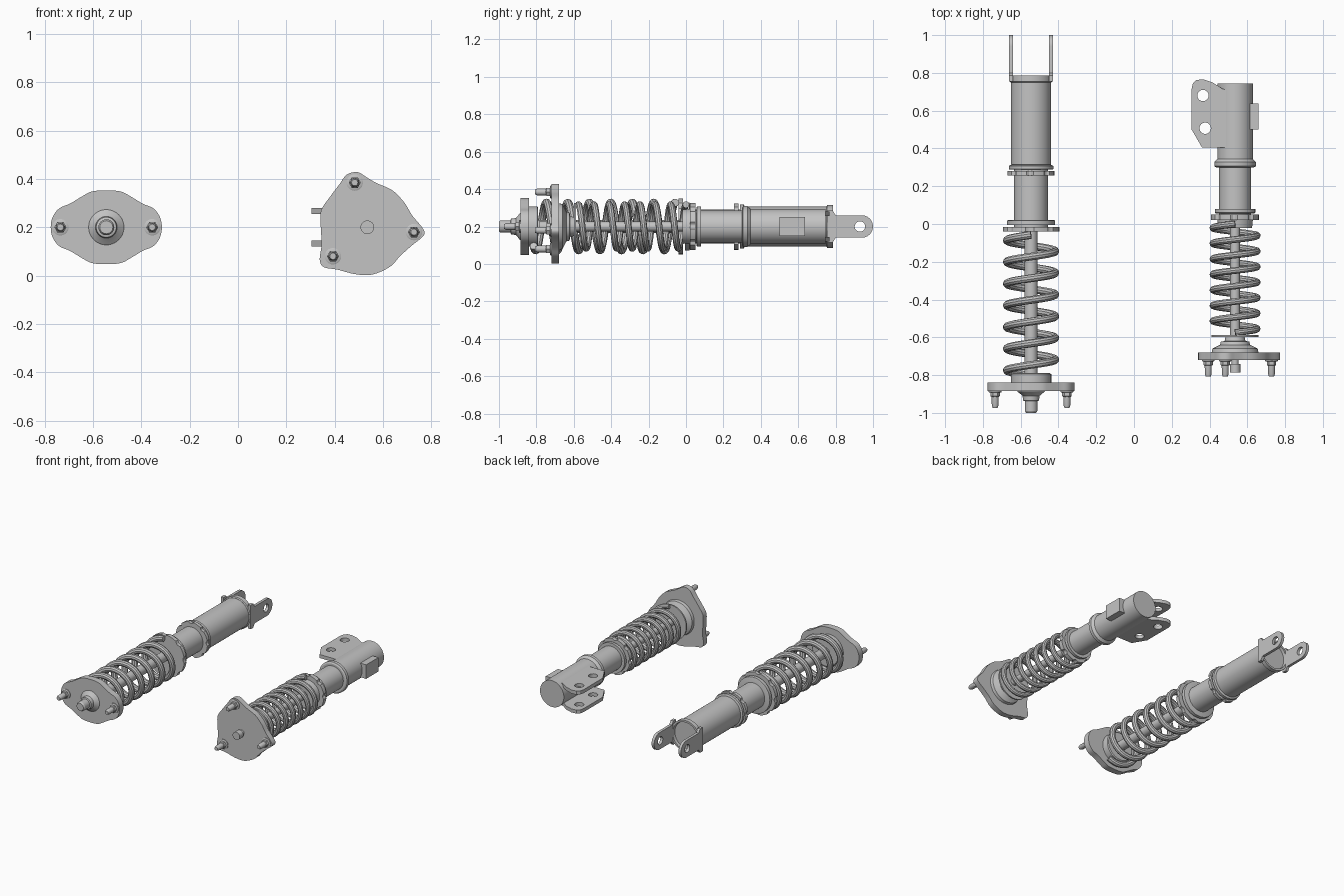
import bpy, bmesh, math
from mathutils import Matrix, Vector

if "Cube" in bpy.data.objects:
    bpy.data.objects.remove(bpy.data.objects["Cube"])

steel = bpy.data.materials.new("grey steel")
steel.use_nodes = True
steel.diffuse_color = (0.55, 0.55, 0.55, 1)
steel.node_tree.nodes["Principled BSDF"].inputs["Base Color"].default_value = (0.55, 0.55, 0.55, 1)

AXIS_Z = 0.2
FORK_X, STRUT_X = -0.545, 0.535
parts = []


def add(name, mesh, matrix=Matrix()):
    mesh.transform(matrix)
    mesh.materials.clear()
    mesh.materials.append(steel)
    obj = bpy.data.objects.new(name, mesh)
    bpy.context.collection.objects.link(obj)
    parts.append(obj)
    return obj


def turned(name, cx, profile, cz=AXIS_Z, sides=48):
    """Solid turned around a line along y; profile is (y, radius) pairs."""
    bm = bmesh.new()
    rings = []
    for y, r in profile:
        ring = []
        for i in range(sides):
            a = math.tau * i / sides
            ring.append(bm.verts.new((cx + r * math.cos(a), y, cz + r * math.sin(a))))
        rings.append(ring)
    for a, b in zip(rings, rings[1:]):
        for i in range(sides):
            j = (i + 1) % sides
            bm.faces.new((a[i], a[j], b[j], b[i]))
    bm.faces.new(rings[0])
    bm.faces.new(rings[-1])
    bmesh.ops.recalc_face_normals(bm, faces=bm.faces)
    mesh = bpy.data.meshes.new(name)
    bm.to_mesh(mesh)
    bm.free()
    return add(name, mesh)


def curve_mesh(name, curve):
    """Turn a curve into a plain mesh."""
    tmp = bpy.data.objects.new(name, curve)
    bpy.context.collection.objects.link(tmp)
    graph = bpy.context.evaluated_depsgraph_get()
    mesh = bpy.data.meshes.new_from_object(tmp.evaluated_get(graph))
    bpy.data.objects.remove(tmp)
    mesh.name = name
    return mesh


def circle(cx, cy, r, n=24):
    return [(cx + r * math.cos(math.tau * i / n), cy + r * math.sin(math.tau * i / n)) for i in range(n)]


def rounded(points, steps=4):
    """Closed smooth line through the points."""
    out, n = [], len(points)
    for i in range(n):
        p0, p1, p2, p3 = (Vector(points[(i + k) % n]) for k in (-1, 0, 1, 2))
        for s in range(steps):
            t = s / steps
            out.append(0.5 * (2 * p1 + (p2 - p0) * t + (2 * p0 - 5 * p1 + 4 * p2 - p3) * t * t
                              + (3 * p1 - p0 - 3 * p2 + p3) * t ** 3))
    return out


def plate(name, loops, thickness, matrix):
    """Flat plate; the first loop is the outline, the others are holes."""
    curve = bpy.data.curves.new(name, 'CURVE')
    curve.dimensions = '2D'
    curve.fill_mode = 'BOTH'
    curve.extrude = thickness / 2
    for loop in loops:
        spline = curve.splines.new('POLY')
        spline.points.add(len(loop) - 1)
        for point, co in zip(spline.points, loop):
            point.co = (co[0], co[1], 0, 1)
        spline.use_cyclic_u = True
    mesh = curve_mesh(name, curve)
    bm = bmesh.new()
    bm.from_mesh(mesh)
    bmesh.ops.remove_doubles(bm, verts=bm.verts, dist=0.0002)
    bmesh.ops.recalc_face_normals(bm, faces=bm.faces)
    bm.to_mesh(mesh)
    bm.free()
    return add(name, mesh, matrix)


def facing_front(x, y, z):
    return Matrix.Translation((x, y, z)) @ Matrix.Rotation(math.pi / 2, 4, 'X')


def spring(name, cx, y0, y1, turns, radius, wire):
    curve = bpy.data.curves.new(name, 'CURVE')
    curve.dimensions = '3D'
    curve.bevel_depth = wire
    curve.bevel_resolution = 3
    curve.use_fill_caps = True
    spline = curve.splines.new('POLY')
    n = int(turns * 40)
    spline.points.add(n)
    for i, point in enumerate(spline.points):
        t = i / n
        a = math.pi / 2 + math.tau * turns * t
        point.co = (cx + radius * math.cos(a), y0 + (y1 - y0) * t, AXIS_Z + radius * math.sin(a), 1)
    add(name, curve_mesh(name, curve))


def notched_collar(name, cx, y, r, thickness, notches=8):
    outline = []
    for i in range(notches * 8):
        a = math.tau * i / (notches * 8)
        rr = r - 0.01 if i % 8 in (0, 1) else r
        outline.append((rr * math.cos(a), rr * math.sin(a)))
    plate(name, [outline], thickness, facing_front(cx, y, AXIS_Z))


def stud(name, x, z, y):
    """Mounting stud pointing forward from the plate face at y."""
    turned(name + "_washer", x, [(y + 0.005, 0.034), (y - 0.005, 0.034), (y - 0.008, 0.028)], z, 24)
    turned(name + "_nut", x, [(y, 0.025), (y - 0.026, 0.025), (y - 0.03, 0.02)], z, 6)
    turned(name + "_pin", x, [(y, 0.019), (y - 0.075, 0.018), (y - 0.088, 0.013)], z, 20)


# Fork shock: body, collars, rod
turned("fork_shock_body", FORK_X, [(0.31, 0.1), (0.315, 0.106), (0.76, 0.106)])
turned("fork_base_cup", FORK_X, [(0.75, 0.107), (0.755, 0.114), (0.785, 0.114), (0.785, 0.1),
                                 (0.765, 0.097), (0.765, 0.02)])
turned("fork_threaded_tube", FORK_X, [(-0.03, 0.09), (0.31, 0.09)])
turned("fork_body_ring", FORK_X, [(0.288, 0.11), (0.29, 0.118), (0.308, 0.118), (0.313, 0.108)])
notched_collar("fork_body_lock_collar", FORK_X, 0.268, 0.125, 0.024)
turned("fork_lock_ring", FORK_X, [(-0.005, 0.128), (0.018, 0.128), (0.021, 0.12)])
notched_collar("fork_spring_seat", FORK_X, -0.028, 0.15, 0.026)
turned("fork_rod", FORK_X, [(0, 0.034), (-0.86, 0.034)], sides=24)
spring("fork_spring", FORK_X, -0.058, -0.815, 6.6, 0.128, 0.021)
turned("fork_upper_seat", FORK_X, [(-0.79, 0.1), (-0.795, 0.107), (-0.845, 0.107)])

# Fork arms with an eye hole each
end = [(0.94 + 0.06 * math.cos(a), 0.06 * math.sin(a))
       for a in (math.pi * (i / 12 - 0.5) for i in range(13))]
arm = [(0.755, 0.085), (0.755, -0.085), (0.785, -0.085), (0.8, -0.06)] + end + [(0.8, 0.06), (0.785, 0.085)]
yz_plane = Matrix(((0, 0, 1, 0), (1, 0, 0, 0), (0, 1, 0, 0), (0, 0, 0, 1)))
for side, word in ((-1, "right"), (1, "left")):
    plate("fork_arm_" + word, [arm, circle(0.93, 0, 0.028)], 0.02,
          Matrix.Translation((FORK_X + side * 0.106, 0, AXIS_Z)) @ yz_plane)

# Fork shock top mount: two-lobed plate, boss and studs
quarter = [(0.23, 0), (0.222, 0.042), (0.195, 0.078), (0.15, 0.098), (0.1, 0.128), (0.06, 0.148)]
half = quarter + [(0, 0.153)] + [(-x, z) for x, z in quarter[:0:-1]]
lobes = half + [(-x, -z) for x, z in half]
plate("fork_mount_plate", [rounded(lobes)], 0.045, facing_front(FORK_X, -0.8625, AXIS_Z))
turned("fork_mount_boss", FORK_X, [(-0.88, 0.075), (-0.888, 0.072), (-0.9, 0.056), (-0.91, 0.045),
                                   (-0.935, 0.042), (-0.938, 0.036)])
turned("fork_rod_tip", FORK_X, [(-0.93, 0.033), (-0.99, 0.033), (-1.0, 0.027)], sides=24)
for side in (-1, 1):
    stud("fork_stud", FORK_X + side * 0.19, AXIS_Z, -0.885)

# Strut: body, collars, rod
turned("strut_body", STRUT_X, [(0.31, 0.094), (0.745, 0.094)])
turned("strut_body_ring", STRUT_X, [(0.3, 0.1), (0.306, 0.11), (0.328, 0.11), (0.345, 0.094)])
turned("strut_threaded_tube", STRUT_X, [(0.0, 0.085), (0.32, 0.085)])
turned("strut_lock_ring", STRUT_X, [(0.055, 0.1), (0.06, 0.107), (0.08, 0.107)])
notched_collar("strut_spring_seat", STRUT_X, 0.036, 0.127, 0.03)
turned("strut_seat_sleeve", STRUT_X, [(-0.02, 0.09), (0.03, 0.095)])
turned("strut_rod", STRUT_X, [(0.02, 0.026), (-0.7, 0.026)], sides=24)
spring("strut_spring", STRUT_X, 0.0, -0.575, 7, 0.117, 0.018)
turned("strut_upper_washer", STRUT_X, [(-0.588, 0.125), (-0.598, 0.125)])
turned("strut_upper_seat", STRUT_X, [(-0.595, 0.05), (-0.62, 0.055), (-0.622, 0.075), (-0.64, 0.08),
                                     (-0.66, 0.12), (-0.685, 0.125)])

# Strut knuckle bracket: two drilled plates, plus a block on the other side
bracket = [(0.305, 0.715), (0.312, 0.745), (0.33, 0.762), (0.365, 0.766), (0.415, 0.75), (0.47, 0.715),
           (0.53, 0.7), (0.53, 0.405), (0.36, 0.405), (0.305, 0.5)]
for z, word in ((0.1325, "lower"), (0.2675, "upper")):
    plate("strut_bracket_" + word, [bracket, circle(0.365, 0.68, 0.03), circle(0.377, 0.507, 0.03)],
          0.025, Matrix.Translation((0, 0, z)))
block = [(0.6, 0.5), (0.66, 0.5), (0.66, 0.637), (0.6, 0.637)]
plate("strut_side_block", [block], 0.1, Matrix.Translation((0, 0, AXIS_Z)))

# Strut top mount: three-cornered plate, rod tip and studs
outline = [(0.45, 0.418), (0.495, 0.428), (0.535, 0.405), (0.575, 0.382), (0.64, 0.352), (0.69, 0.3),
           (0.72, 0.25), (0.765, 0.195), (0.768, 0.165), (0.72, 0.125), (0.67, 0.08), (0.63, 0.037),
           (0.555, 0.004), (0.485, 0.006), (0.41, 0.025), (0.355, 0.035), (0.338, 0.066),
           (0.346, 0.13), (0.342, 0.21), (0.344, 0.27), (0.38, 0.325), (0.42, 0.378)]
plate("strut_mount_plate", [rounded(outline)], 0.04, facing_front(0, -0.7, 0))
turned("strut_rod_neck", STRUT_X, [(-0.71, 0.018), (-0.745, 0.018)], sides=20)
turned("strut_rod_tip", STRUT_X, [(-0.742, 0.028), (-0.785, 0.028)], sides=24)
for x, z in ((0.483, 0.385), (0.728, 0.18), (0.393, 0.08)):
    stud("strut_stud", x, z, -0.72)

# Smooth round surfaces, keep edges sharp
bpy.ops.object.select_all(action='DESELECT')
for obj in parts:
    obj.select_set(True)
bpy.context.view_layer.objects.active = parts[0]
bpy.ops.object.shade_smooth_by_angle(angle=math.radians(30))
